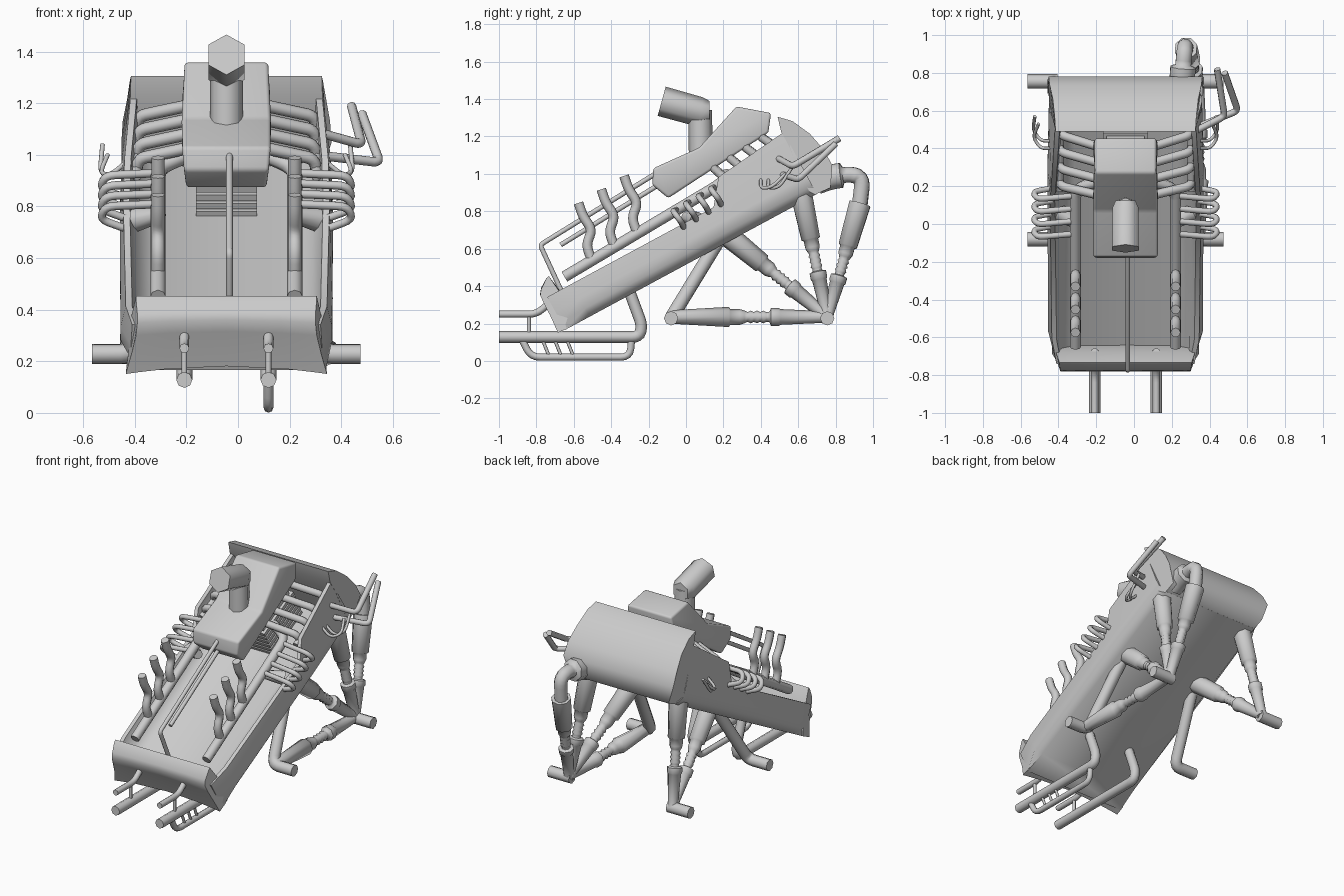
import bpy, bmesh, math
from mathutils import Vector

if "Cube" in bpy.data.objects:
    bpy.data.objects.remove(bpy.data.objects["Cube"])

CX = -0.045                      # centre line of the machine
SLOPE = math.atan2(0.475, 0.88)  # tilt of the hull

metal = bpy.data.materials.new("plain_grey")
metal.use_nodes = True
GREY = (0.6, 0.6, 0.6, 1)
metal.diffuse_color = GREY
metal.node_tree.nodes["Principled BSDF"].inputs["Base Color"].default_value = GREY
parts = []


def hull_pt(u, v):
    """Hull coordinates (along, above the belly) to (y, z)."""
    c, s = math.cos(SLOPE), math.sin(SLOPE)
    return (-0.62 + c * u - s * v, 0.18 + s * u + c * v)


def finish(bm, name):
    bmesh.ops.recalc_face_normals(bm, faces=bm.faces)
    mesh = bpy.data.meshes.new(name)
    bm.to_mesh(mesh)
    bm.free()
    mesh.materials.append(metal)
    obj = bpy.data.objects.new(name, mesh)
    bpy.context.collection.objects.link(obj)
    parts.append(obj)


def loft(name, rings, bevel=0):
    """Skin closed rings of (x, y, z) and cap both ends."""
    bm = bmesh.new()
    vs = [[bm.verts.new(p) for p in ring] for ring in rings]
    n = len(vs[0])
    for a, b in zip(vs, vs[1:]):
        for i in range(n):
            j = (i + 1) % n
            bm.faces.new((a[i], a[j], b[j], b[i]))
    bm.faces.new(vs[0])
    bm.faces.new(vs[-1])
    if bevel:
        bmesh.ops.recalc_face_normals(bm, faces=bm.faces)
        bmesh.ops.bevel(bm, geom=bm.edges[:], offset=bevel, segments=3,
                        profile=0.5, affect='EDGES', clamp_overlap=True)
    finish(bm, name)


def prism(name, profile, bevel=0, rows=(-1, 1), pinch=0):
    """Profile of (y, z, half width) spread across x; pinch lifts the low middle."""
    top = max(z for _, z, _ in profile)
    rings = []
    for r in rows:
        lift = pinch * (1 - r * r)
        rings.append([(CX + r * w, y, z + lift * (top - z)) for y, z, w in profile])
    loft(name, rings, bevel)


def tube(name, pts, r, bend=0.0, sides=8, tilt=0.0):
    """Pipe through (x, y, z) points; r is one radius or one per point."""
    pts = [Vector(p) for p in pts]
    radii = r if isinstance(r, list) else [r] * len(pts)
    path = [(pts[0], radii[0])]
    for i in range(1, len(pts) - 1):
        p, a, b = pts[i], pts[i - 1], pts[i + 1]
        if not bend:
            path.append((p, radii[i]))
            continue
        s = p + (a - p).normalized() * min(bend, 0.45 * (a - p).length)
        e = p + (b - p).normalized() * min(bend, 0.45 * (b - p).length)
        for k in range(5):
            t = k / 4
            path.append((s.lerp(p, t).lerp(p.lerp(e, t), t), radii[i]))
    path.append((pts[-1], radii[-1]))
    cu = bpy.data.curves.new(name, 'CURVE')
    cu.dimensions = '3D'
    cu.bevel_depth = 1
    cu.bevel_resolution = sides // 2 - 2
    cu.use_fill_caps = True
    sp = cu.splines.new('POLY')
    sp.points.add(len(path) - 1)
    for q, (p, rad) in zip(sp.points, path):
        q.co = (*p, 1)
        q.radius = rad
        q.tilt = tilt
    cu.materials.append(metal)
    obj = bpy.data.objects.new(name, cu)
    bpy.context.collection.objects.link(obj)
    parts.append(obj)


def sided(s, pts):
    """Offsets from the centre line to x on side s."""
    return [(CX + s * h, y, z) for h, y, z in pts]


def strut(name, a, b, end=.062):
    """Shock absorber: tapered rod, ribbed sleeve, thick barrel."""
    steps = [(0, .036), (.04, .032), (.3, .042), (.31, .048), (.36, .048), (.37, .028)]
    steps += [(.39 + .02 * k, .034 if k % 2 else .026) for k in range(8)]
    steps += [(.56, .042), (.62, .042), (.63, .054), (1, end)]
    a, b = Vector(a), Vector(b)
    tube(name, [a.lerp(b, t) for t, _ in steps], [r for _, r in steps])


# Open hull with a trough inside and a raised rear rim
rings = []
for u, rim, belly, side, w in ((-.03, .2, .385, .37, .365), (.12, .2, .375, .41, .39),
                               (.98, .2, .365, .413, .4), (1.08, .33, .365, .413, .395),
                               (1.5, .375, .365, .405, .372)):
    half = [(belly, 0), (side, .05), (side, .11), (w, rim), (w - .025, rim),
            (.335, .125), (.27, .09)]
    loop = half + [(-x, v) for x, v in reversed(half)]
    rings.append([(CX + x, *hull_pt(u, v)) for x, v in loop])
loft("hull_tub", rings)

# Curved hood closing the rear
hood = [(1.49, .385, .372), (1.511, .463, .37), (1.57, .405, .375), (1.62, .3, .385),
        (1.645, .19, .402), (1.645, .096, .407), (1.58, -.005, .367), (1.47, .003, .366),
        (1.47, .05, .406), (1.47, .11, .406), (1.49, .3, .383)]
prism("rear_hood", [(*hull_pt(u, v), w) for u, v, w in hood])

# Flared front lip, arched below the middle
lip = [(.03, .295, .35), (.01, .288, .35), (-.04, .252, .345), (-.06, .225, .345),
       (-.062, .17, .35), (-.064, .1, .365), (-.071, .005, .39), (0, 0, .387),
       (.02, .1, .375), (.04, .2, .368)]
prism("front_lip", [(*hull_pt(u, v), w) for u, v, w in lip],
      rows=(-1, -.9, -.6, 0, .6, .9, 1), pinch=.1)

# Engine cover with ribbed base
prism("engine_cover", [(-.18, .94, .165), (-.175, 1.03, .172), (.07, 1.14, .172),
                       (.27, 1.36, .162), (.455, 1.325, .162), (.44, 1.22, .172),
                       (-.095, .87, .155)], bevel=.014)
for k in range(6):
    v = .085 + .036 * k
    ends = [(1.06, v), (1.41, v), (1.41, v + .025), (1.06, v + .025)]
    prism("base_rib", [(*hull_pt(u, w), .118) for u, w in ends])
prism("base_core", [(*hull_pt(u, v), .1)
                    for u, v in ((1.08, .08), (1.39, .08), (1.39, .32), (1.08, .32))])

# Chimney and its wide mouth
tube("chimney", [(CX, .08, 1.05), (CX, .075, 1.34)], .064)
tube("chimney_mouth", [(CX, -.13, 1.388), (CX, .08, 1.33), (CX, .125, 1.33)],
     [.081, .08, .06], sides=6, tilt=math.pi / 6)

# Centre rods in front of the engine
rod_x = CX + .012
tube("upper_rod", [(rod_x, -.1, 1.04), (rod_x, -.78, .62), (rod_x, -.66, .36)], .013, .02)
tube("lower_rod", [(rod_x, -.1, .97), (rod_x, -.67, .62)], .013)

for s, side in ((1, "left"), (-1, "right")):
    # Exhaust rail with three wavy stacks
    tube(side + "_rail", sided(s, [(.265, -.65, .45), (.265, .19, .95), (.15, .22, 1.0)]),
         .03, .06)
    for k in range(3):
        y, z = .122 * k, .072 * k
        tube(side + "_stack", sided(s, [(.265, -.5 + y, .53 + z), (.265, -.535 + y, .62 + z),
                                        (.265, -.5 + y, .7 + z), (.265, -.55 + y, .77 + z),
                                        (.265, -.575 + y, .845 + z)]), .026, .04)
    tube(side + "_rail_stub", sided(s, [(.25, 0, .77), (.35, .06, .75)]), [.03, .048])
    # Upper manifold pipes
    for k in range(4):
        yi, zi, yo = .15 + .085 * k, 1.03 + .055 * k, .2 + .09 * k
        tube(side + "_manifold_pipe",
             sided(s, [(.13, yi, zi), (.34, yo, zi - .045), (.355, yo + .04, zi - .12)]),
             .024, .03)
    tube(side + "_manifold_rail", sided(s, [(.35, .18, .92), (.35, .48, 1.09)]), .024)
    # Looped side pipes
    for k in range(4):
        y, z = -.05 + .067 * k, .81 + .04 * k
        tube(side + "_side_loop",
             sided(s, [(.25, y, z), (.47, y - .02, z - .01), (.49, y + .02, z - .06),
                       (.38, y + .04, z - .1)]), .016, .04)
    # Thin curled hooks
    for k in range(2):
        y = .4 + .04 * k
        tube(side + "_hook",
             sided(s, [(.39, y, .97), (.45, y, .92), (.49, y + .06, .93),
                       (.46 + .02 * k, y + .13, 1.0 + .04 * k)]), .009, .04)
    # Front leg with foot
    tube(side + "_front_leg",
         sided(s, [(.52, -.08, .228), (.36, -.08, .228), (.29, .19, .67)]), .038, .05)
    # Rear foot and its two shocks
    tube(side + "_rear_foot", sided(s, [(.36, .755, .228), (.52, .755, .228)]), .038)
    foot = sided(s, [(.385, .755, .235)])[0]
    strut(side + "_rear_shock", foot, sided(s, [(.33, .615, .9)])[0])
    strut(side + "_middle_shock", foot, sided(s, [(.28, .2, .69)])[0])
    # Front runner, upper tube and link
    h = .163
    tube(side + "_runner", sided(s, [(h, -1, .128), (h, -.25, .128), (h, -.235, .19),
                                     (h, -.32, .42)]), .031, .04)
    tube(side + "_upper_tube", sided(s, [(h, -1, .25), (h, -.8, .25), (h, -.67, .36)]),
         .019, .04)
    tube(side + "_runner_link", sided(s, [(h, -.84, .13), (h, -.84, .25)]), .011)

# Guard tube below the left runner
h = .163
tube("guard_tube", sided(1, [(h, -.88, .12), (h, -.83, .02), (h, -.3, .02), (h, -.29, .12)]),
     .019, .05)
for k in range(3):
    y = -.77 + .065 * k
    tube("guard_bar", sided(1, [(h, y, .12), (h, y + .04, .02)]), .009)

# Left side only: level shock and elbow shock to the back
foot = sided(1, [(.385, .755, .235)])[0]
strut("level_shock", foot, sided(1, [(.385, -.08, .235)])[0], end=.036)
strut("elbow_shock", foot, sided(1, [(.32, .93, .84)])[0])
tube("elbow_pipe", sided(1, [(.32, .925, .8), (.315, .945, .97), (.31, .89, 1.0),
                             (.3, .78, .985), (.3, .7, .96)]),
     [.043, .043, .045, .072, .075], .05)

# Left side only: two bent rear handles
tube("inner_handle", [(.3, .48, 1.09), (.48, .57, 1.04), (.44, .82, 1.19)], .018, .03)
tube("outer_handle", [(.3, .5, 1.0), (.55, .6, .97), (.48, .8, 1.16)], .018, .03)

# Convert pipes to meshes and smooth the round surfaces
bpy.ops.object.select_all(action='DESELECT')
for obj in parts:
    obj.select_set(True)
bpy.context.view_layer.objects.active = parts[-1]
bpy.ops.object.convert(target='MESH')
bpy.ops.object.shade_smooth_by_angle(angle=math.radians(62))
